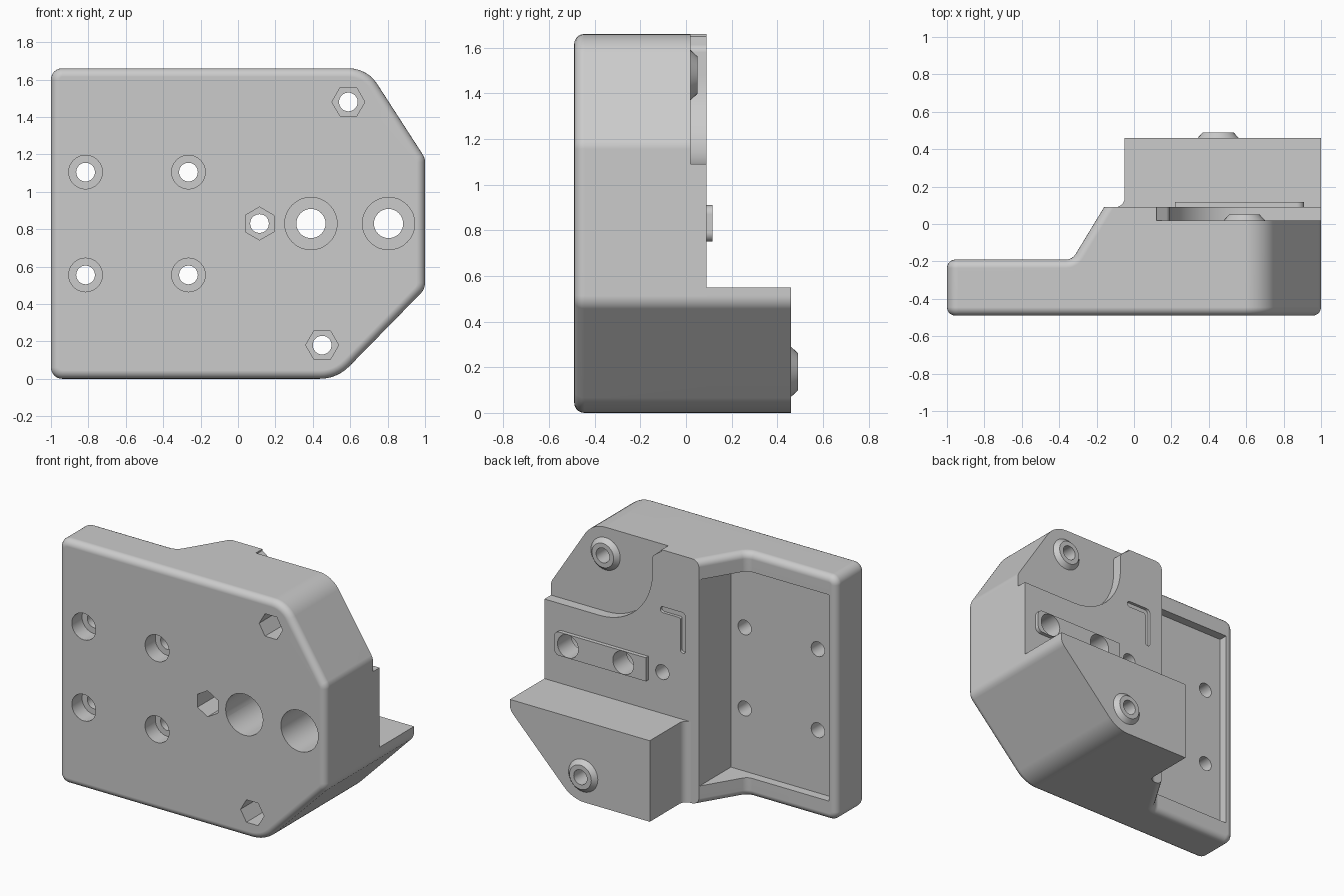
import bpy, bmesh
from math import radians, pi, tan, sin
from mathutils import Vector, Matrix

if "Cube" in bpy.data.objects:
    bpy.data.objects.remove(bpy.data.objects["Cube"])

grey = bpy.data.materials.new("plain_grey")
grey.use_nodes = True
grey.diffuse_color = (0.6, 0.6, 0.6, 1)
grey.node_tree.nodes["Principled BSDF"].inputs["Base Color"].default_value = (0.6, 0.6, 0.6, 1)


def make(name, bm):
    bmesh.ops.recalc_face_normals(bm, faces=bm.faces[:])
    me = bpy.data.meshes.new(name)
    bm.to_mesh(me)
    bm.free()
    me.materials.append(grey)
    ob = bpy.data.objects.new(name, me)
    bpy.context.collection.objects.link(ob)
    return ob


def rounded(corners, steps=6):
    """2D outline from (a, b, radius) corners."""
    out = []
    for i, (a, b, r) in enumerate(corners):
        p = Vector((a, b))
        if not r:
            out.append(p)
            continue
        u = (Vector(corners[i - 1][:2]) - p).normalized()
        v = (Vector(corners[(i + 1) % len(corners)][:2]) - p).normalized()
        half = u.angle(v) / 2
        centre = p + (u + v).normalized() * (r / sin(half))
        start = (p + u * (r / tan(half)) - centre).normalized()
        end = (p + v * (r / tan(half)) - centre).normalized()
        # blend the two directions, giving points exactly on the arc
        arc = start.angle(end)
        for k in range(steps + 1):
            f = k / steps
            d = start * sin((1 - f) * arc) + end * sin(f * arc)
            out.append(centre + d.normalized() * r)
    return out


def prism(name, outline, lo, hi, axis="y"):
    bm = bmesh.new()
    place = (lambda p, d: (p.x, d, p.y)) if axis == "y" else (lambda p, d: (p.x, p.y, d))
    rings = [[bm.verts.new(place(p, d)) for p in outline] for d in (lo, hi)]
    for ring in rings:
        bm.faces.new(ring)
    for i in range(len(outline)):
        bm.faces.new((rings[0][i - 1], rings[0][i], rings[1][i], rings[1][i - 1]))
    return make(name, bm)


def box(name, x0, x1, y0, y1, z0, z1):
    return prism(name, rounded([(x0, z0, 0), (x1, z0, 0), (x1, z1, 0), (x0, z1, 0)]), y0, y1)


def rod(name, x, z, y0, y1, r, r_end=None, sides=32, twist=0):
    bm = bmesh.new()
    m = (Matrix.Translation((x, (y0 + y1) / 2, z)) @ Matrix.Rotation(-pi / 2, 4, "X")
         @ Matrix.Rotation(radians(twist), 4, "Z"))
    bmesh.ops.create_cone(bm, cap_ends=True, segments=sides, radius1=r,
                          radius2=r if r_end is None else r_end, depth=y1 - y0, matrix=m)
    return make(name, bm)


def cut(ob, cutters):
    for c in cutters:
        mod = ob.modifiers.new("cut", "BOOLEAN")
        mod.operation, mod.solver, mod.object = "DIFFERENCE", "EXACT", c
    dg = bpy.context.evaluated_depsgraph_get()
    me = bpy.data.meshes.new_from_object(ob.evaluated_get(dg))
    ob.modifiers.clear()
    ob.data = me


FRONT, BACK, SHELF, TOP = -0.49, 0.09, -0.19, 1.66

# Main body: rounded front outline, stepped down behind the plate side
body = prism("body", rounded([(-1, 0, .06), (.53, 0, .22), (1, .48, .08), (1, 1.18, .08),
                              (.69, TOP, .18), (-1, TOP, .06)]), FRONT, BACK)
step = prism("step_cutter", rounded([(-1.2, SHELF, 0), (-.33, SHELF, .06), (-.16, BACK, 0),
                                     (-.1, .19, 0), (-1.2, .19, 0)]), -.2, 1.9, "z")
cut(body, [step])

# Soft edges round the front face and the rim of the plate
bm = bmesh.new()
bm.from_mesh(body.data)
bmesh.ops.remove_doubles(bm, verts=bm.verts[:], dist=0.0005)


def soft(e):
    a, b = (v.co for v in e.verts)
    if max(a.y, b.y) < FRONT + .01:
        return True
    return (min(a.y, b.y) > SHELF - .01 and max(a.x, b.x) < -.155
            and (abs(a.z - b.z) < .1 or max(a.x, b.x) < -.99))


bmesh.ops.bevel(bm, geom=[e for e in bm.edges if soft(e)], offset=.045, segments=5,
                profile=.5, affect="EDGES", clamp_overlap=True)
bm.to_mesh(body.data)
bm.free()

# Rear block, corner fillet, raised bar and two conical bosses
block = prism("rear_block", rounded([(-.05, 0, 0), (.53, 0, .22), (1, .48, .08), (1, .55, 0),
                                     (-.05, .55, 0)]), BACK, .46)
fillet = prism("block_fillet", rounded([(-.05, BACK, .05), (-.05, .145, 0), (-.049, .145, 0),
                                        (-.049, .0895, 0), (-.105, .0895, 0), (-.105, BACK, 0)]),
               0, .55, "z")
bar = prism("raised_bar", rounded([(.22, .75, 0), (.91, .75, .04), (.91, .91, .04),
                                   (.22, .91, 0)]), BACK - .01, .117)
bosses = [rod("upper_boss", .59, 1.48, .02, .05, .11, .082),
          rod("lower_boss", .45, .18, .46, .49, .11, .082)]

# Pocket behind the plate, corner recess and bent groove
shape_cutters = [
    box("pocket_cutter", -.94, -.162, -.25, .3, .13, 1.53),
    prism("recess_cutter", rounded([(.19, 1.09, .39), (1.2, 1.09, 0), (1.2, 1.8, 0),
                                    (.12, 1.8, 0), (.12, 1.65, 0), (.19, 1.6, .04)], 12), .02, .3),
    prism("groove_cutter", rounded([(-.06, 1.0, .018), (-.02, 1.0, .018), (-.02, 1.235, .01),
                                    (.13, 1.235, .018), (.13, 1.275, .018), (-.06, 1.275, .03)]),
          .07, .3)]

# Bolt holes with round or six-sided seats in the front
hole_cutters = []


def hole(x, z, r, seat_r, seat_end, sides=32, twist=0):
    hole_cutters.append(rod("hole_cutter", x, z, -.8, .8, r))
    hole_cutters.append(rod("seat_cutter", x, z, -.8, seat_end, seat_r, None, sides, twist))


for x in (-.815, -.265):
    for z in (.555, 1.105):
        hole(x, z, .05, .09, -.38)
for x in (.39, .805):
    hole(x, .83, .078, .14, -.03)
hole(.115, .83, .05, .088, -.2, 6)
hole(.59, 1.48, .05, .088, -.25, 6, 30)
hole(.45, .18, .05, .088, 0, 6, 30)

cut(body, shape_cutters + hole_cutters)
for part in [block, bar] + bosses:
    cut(part, hole_cutters)
for c in shape_cutters + hole_cutters + [step]:
    bpy.data.objects.remove(c)

# Smooth rounds, crisp edges
for ob in [body, block, fillet, bar] + bosses:
    bpy.ops.object.select_all(action="DESELECT")
    ob.select_set(True)
    bpy.context.view_layer.objects.active = ob
    bpy.ops.object.shade_smooth_by_angle(angle=radians(30))
    wn = ob.modifiers.new("even_normals", "WEIGHTED_NORMAL")
    wn.keep_sharp = True
